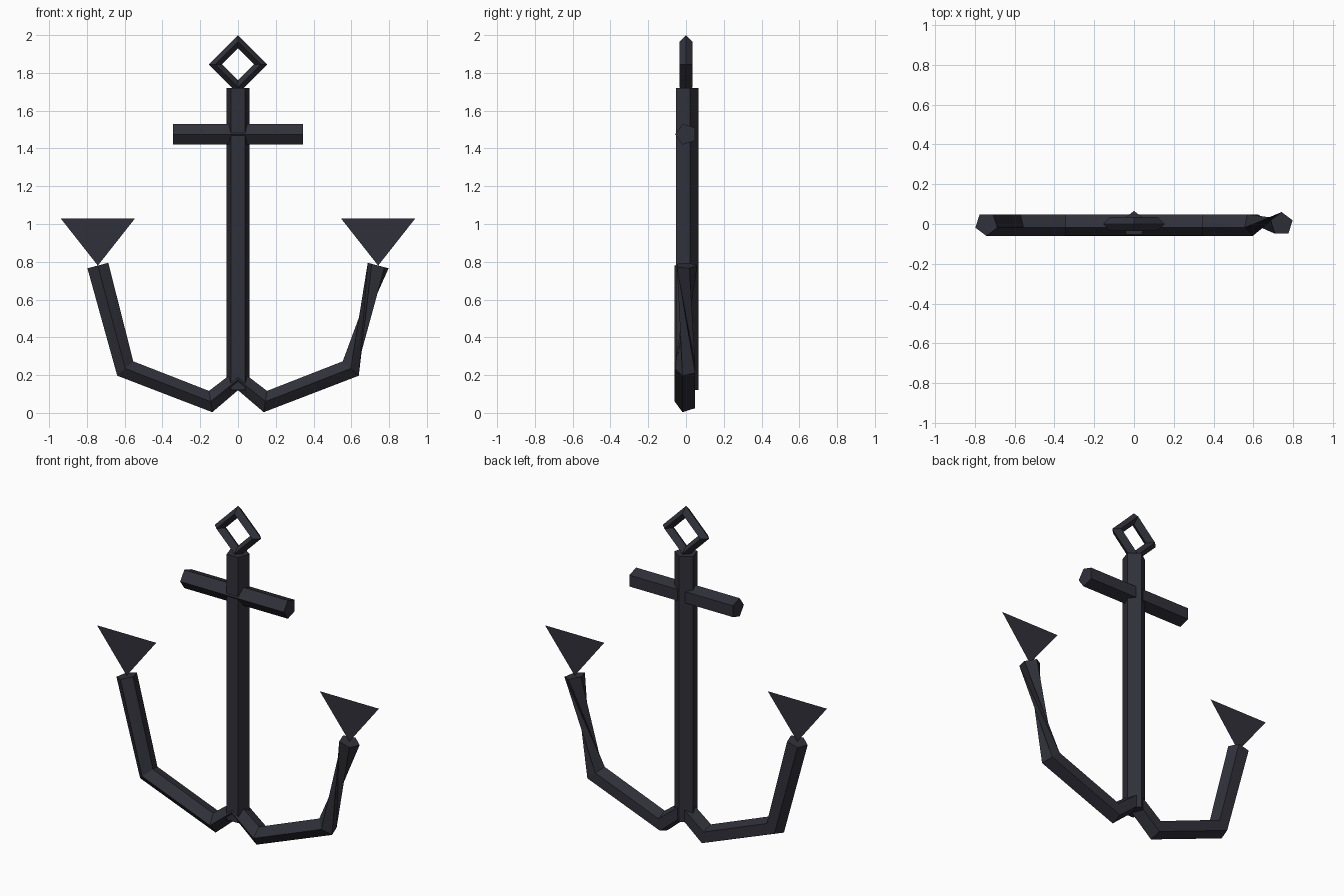
import bpy
from math import sin, cos, pi
from mathutils import Vector

if "Cube" in bpy.data.objects:
    bpy.data.objects.remove(bpy.data.objects["Cube"])

iron = bpy.data.materials.new("dark_iron")
iron.diffuse_color = (0.03, 0.03, 0.042, 1)
iron.use_nodes = True
iron.node_tree.nodes["Principled BSDF"].inputs["Base Color"].default_value = iron.diffuse_color


def add_mesh(name, verts, faces):
    me = bpy.data.meshes.new(name)
    me.from_pydata(verts, [], faces)
    me.materials.append(iron)
    ob = bpy.data.objects.new(name, me)
    bpy.context.collection.objects.link(ob)
    return ob


def tube(name, path, r, sides, closed=False, turns=None):
    """Faceted tube along an (x, z) path; turns gives a twist angle per point."""
    pts = [Vector((x, 0, z)) for x, z in path]
    n = len(pts)
    verts, faces = [], []
    for i, p in enumerate(pts):
        before = pts[i - 1] if closed or i > 0 else p
        after = pts[(i + 1) % n] if closed or i < n - 1 else p
        t = Vector()
        if before != p:
            t += (p - before).normalized()
        if after != p:
            t += (after - p).normalized()
        t.normalize()
        front = Vector((0, -1, 0))
        side = t.cross(front)
        for k in range(sides):
            a = 2 * pi * k / sides + (turns[i] if turns else 0)
            verts.append(p + r * (cos(a) * front + sin(a) * side))
    for i in range(n if closed else n - 1):
        for k in range(sides):
            a, b = i * sides + k, i * sides + (k + 1) % sides
            j = (i + 1) % n * sides
            c, d = j + (k + 1) % sides, j + k
            faces += [(a, b, c), (a, c, d)]
    if not closed:
        faces.append(tuple(reversed(range(sides))))
        faces.append(tuple(range((n - 1) * sides, n * sides)))
    return add_mesh(name, verts, faces)


# Upright shank, ridge at the back
tube("shank", [(0, 0.12), (0, 1.72)], 0.065, 5, turns=[pi, pi])

# Cross stock, ridge at the front
tube("stock", [(-0.345, 1.475), (0.345, 1.475)], 0.058, 5)

# Arms: one bent bar, the last right-hand section twisted half a turn
half = [(0.145, 0.06), (0.597, 0.235), (0.742, 0.78)]
path = [(-x, z) for x, z in reversed(half)] + [(0, 0.177)] + half
tube("arms", path, 0.06, 5, turns=[0] * 6 + [pi])

# Flat triangular flukes
for s, label in ((-1, "left"), (1, "right")):
    add_mesh(label + "_fluke",
             [(s * 0.742, 0, 0.78), (s * 0.742 + 0.197, 0, 1.03), (s * 0.742 - 0.197, 0, 1.03)],
             [(0, 1, 2)])

# Four-cornered shackle ring
ring = [(0.12 * cos(k * pi / 2), 1.845 + 0.12 * sin(k * pi / 2)) for k in range(4)]
tube("ring", ring, 0.035, 4, closed=True)
